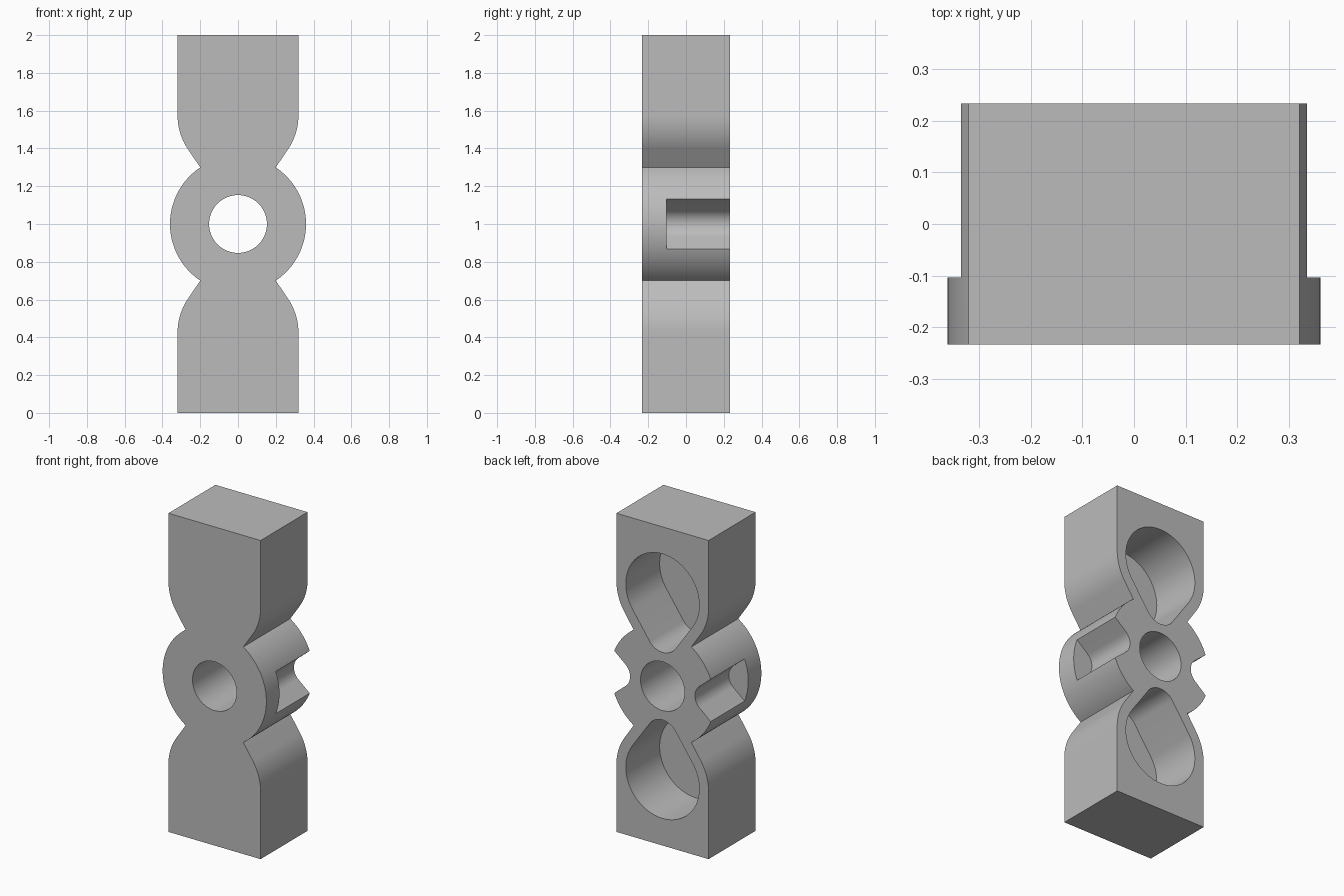
import bpy
import bmesh
from math import sin, cos, radians, atan2, hypot

cube = bpy.data.objects.get("Cube")
if cube:
    bpy.data.objects.remove(cube, do_unlink=True)

FRONT, BACK, FLOOR = -0.233, 0.233, -0.103   # depth planes along y
MID = 1.0                                    # height of the hub centre
END = 0.575                                  # lobe centre above the hub
HALF = 0.32                                  # half width of the ends
HUB = 0.36
TILT = 34                                    # slope of the neck walls

grey = bpy.data.materials.new("mid grey")
grey.use_nodes = True
grey.diffuse_color = (0.5, 0.5, 0.5, 1)
grey.node_tree.nodes["Principled BSDF"].inputs["Base Color"].default_value = (0.5, 0.5, 0.5, 1)


def arc(cx, cz, r, a0, a1, n):
    """Points along an arc, angles in degrees, heights relative to the hub."""
    steps = [radians(a0 + (a1 - a0) * i / n) for i in range(n + 1)]
    return [(cx + r * cos(a), cz + r * sin(a)) for a in steps]


def prism(name, points, y0, y1):
    """Solid made by pushing a front-view profile from y0 to y1."""
    bm = bmesh.new()
    face = bm.faces.new([bm.verts.new((x, y0, z + MID)) for x, z in points])
    out = bmesh.ops.extrude_face_region(bm, geom=[face])
    moved = [v for v in out["geom"] if isinstance(v, bmesh.types.BMVert)]
    bmesh.ops.translate(bm, verts=moved, vec=(0, y1 - y0, 0))
    bmesh.ops.recalc_face_normals(bm, faces=bm.faces)
    mesh = bpy.data.meshes.new(name)
    bm.to_mesh(mesh)
    bm.free()
    mesh.materials.append(grey)
    obj = bpy.data.objects.new(name, mesh)
    bpy.context.collection.objects.link(obj)
    return obj


def flip(points, sx, sz):
    return [(x * sx, z * sz) for x, z in points]


# Body outline: one quarter, mirrored both ways
notch_angle = 56.3
quarter = arc(0, 0, HUB, 0, notch_angle, 24) + arc(0, END, HALF, -TILT, 0, 16) + [(HALF, MID)]
loop = quarter + flip(quarter[::-1], -1, 1) + flip(quarter, -1, -1) + flip(quarter[::-1], 1, -1)
outline = [p for i, p in enumerate(loop)
           if hypot(p[0] - loop[i - 1][0], p[1] - loop[i - 1][1]) > 1e-5]
body = prism("link_body", outline, FRONT, BACK)

# Through bore in the hub
cutters = [prism("bore_cutter", arc(0, 0, 0.153, 0, 360, 64)[:-1], FRONT - 0.1, BACK + 0.1)]

# Teardrop pockets in the back of both ends
big, small = 0.255, 0.11
tip = END - (big - small) / sin(radians(TILT + 1))
teardrop = (arc(0, END, big, -TILT - 1, 181 + TILT, 56)
            + arc(0, tip, small, 181 + TILT, 359 - TILT, 24))
for side, sz in (("top", 1), ("bottom", -1)):
    cutters.append(prism(side + "_pocket_cutter", flip(teardrop, 1, sz), FLOOR, BACK + 0.1))

# Rounded V notches in both sides of the hub, open to the back
slope, nose, centre = 40, 0.087, 0.312
reach = 0.25
notch = arc(centre, 0, nose, 90 + slope, 270 - slope, 20)
(tx, tz) = notch[0]
mouth = (tx + reach * cos(radians(slope)), tz + reach * sin(radians(slope)))
notch = [mouth] + notch + [(mouth[0], -mouth[1])]
for side, sx in (("left", 1), ("right", -1)):
    cutters.append(prism(side + "_notch_cutter", flip(notch, sx, 1), FLOOR, BACK + 0.1))

# Cut, then discard the cutters
bpy.context.view_layer.objects.active = body
for cutter in cutters:
    cutter.hide_render = True
    mod = body.modifiers.new("cut", "BOOLEAN")
    mod.operation = "DIFFERENCE"
    mod.solver = "EXACT"
    mod.object = cutter
    bpy.ops.object.modifier_apply(modifier=mod.name)
    bpy.data.objects.remove(cutter, do_unlink=True)

bpy.ops.object.select_all(action="DESELECT")
body.select_set(True)
bpy.ops.object.shade_smooth_by_angle(angle=radians(25))
